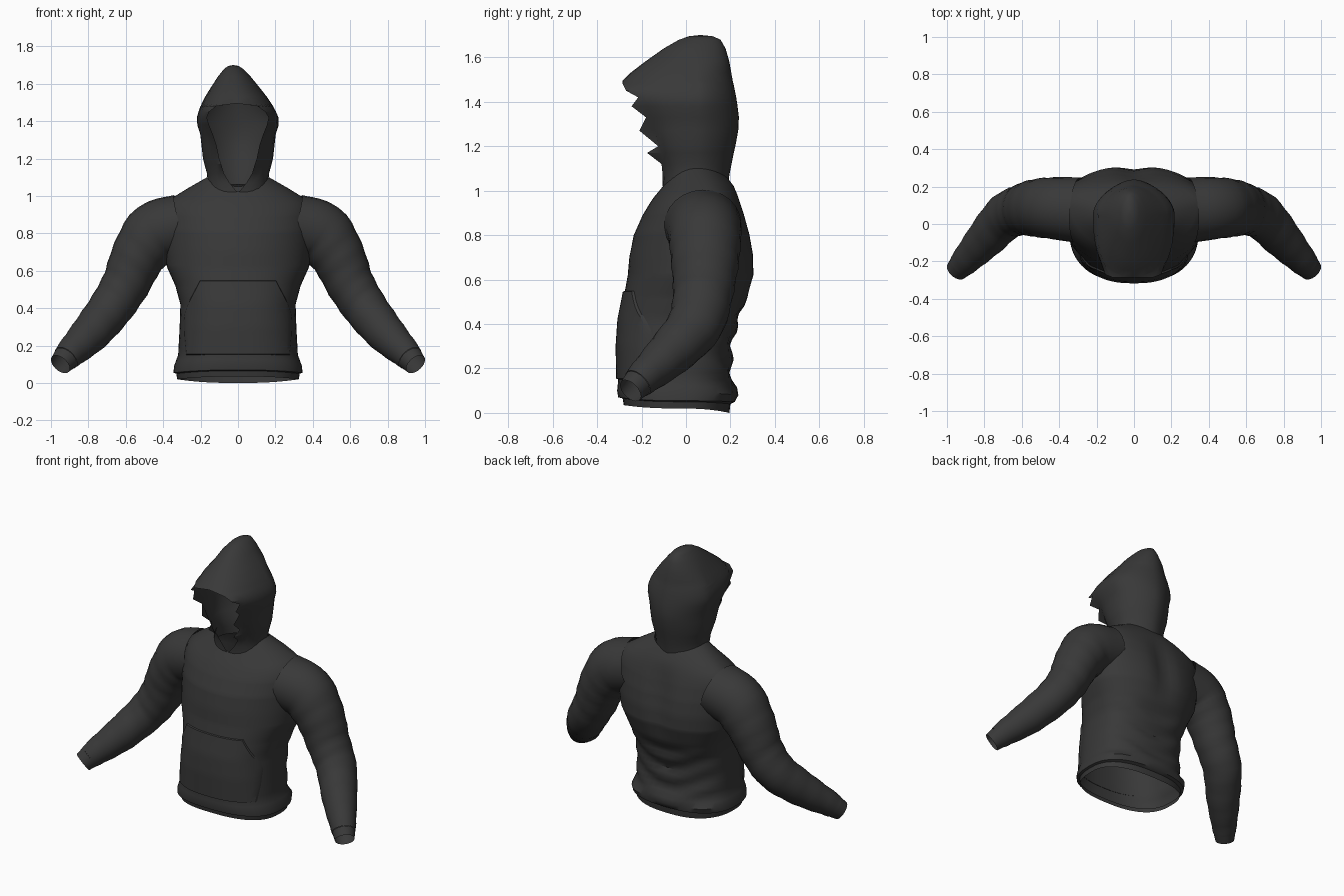
import bpy, bmesh, math
from mathutils import Vector

if "Cube" in bpy.data.objects:
    bpy.data.objects.remove(bpy.data.objects["Cube"])

fabric = bpy.data.materials.new("charcoal fabric")
fabric.diffuse_color = (0.04, 0.04, 0.04, 1)
fabric.use_nodes = True
fabric.node_tree.nodes["Principled BSDF"].inputs["Base Color"].default_value = fabric.diffuse_color


def loft(name, rings, closed=True, mirror=False, angle=40, drop=None):
    """Skin a list of equally long point rings into an open shell."""
    bm = bmesh.new()
    vs = [[bm.verts.new(p) for p in r] for r in rings]
    n = len(vs[0])
    for a, b in zip(vs, vs[1:]):
        for i in range(n if closed else n - 1):
            j = (i + 1) % n
            bm.faces.new((a[i], a[j], b[j], b[i]))
    bmesh.ops.remove_doubles(bm, verts=bm.verts, dist=0.0005)
    bmesh.ops.recalc_face_normals(bm, faces=bm.faces)
    if drop:                                   # remove faces buried in another part
        hidden = [f for f in bm.faces if all(drop(v.co) for v in f.verts)]
        bmesh.ops.delete(bm, geom=hidden, context='FACES')
    me = bpy.data.meshes.new(name)
    bm.to_mesh(me)
    bm.free()
    me.materials.append(fabric)
    ob = bpy.data.objects.new(name, me)
    bpy.context.collection.objects.link(ob)
    if mirror:
        ob.modifiers.new("mirror", "MIRROR")
    bpy.ops.object.select_all(action='DESELECT')
    ob.select_set(True)
    bpy.context.view_layer.objects.active = ob
    bpy.ops.object.shade_smooth_by_angle(angle=math.radians(angle))


def lerp_rows(rows, t):
    """Linear lookup in rows keyed by their first value."""
    for a, b in zip(rows, rows[1:]):
        if t <= b[0]:
            f = (t - a[0]) / (b[0] - a[0])
            return [x + (y - x) * f for x, y in zip(a, b)]
    return list(rows[-1])


def spow(v, e):
    return math.copysign(abs(v) ** e, v)


# sleeves: x, y, z, radius front-to-back, radius up-down
ARM = [Vector(p) for p in [
    (0.30, 0.075, 0.845, 0.175, 0.165), (0.44, 0.085, 0.80, 0.165, 0.168),
    (0.535, 0.085, 0.675, 0.152, 0.145), (0.60, 0.075, 0.53, 0.135, 0.128),
    (0.685, 0.04, 0.395, 0.125, 0.118), (0.79, -0.075, 0.265, 0.105, 0.105),
    (0.895, -0.19, 0.16, 0.078, 0.08), (0.95, -0.25, 0.10, 0.06, 0.062)]]


def catmull(P, steps):
    P = [2 * P[0] - P[1]] + P + [2 * P[-1] - P[-2]]
    out = []
    for a, b, c, d in zip(P, P[1:], P[2:], P[3:]):
        for k in range(steps):
            t = k / steps
            out.append(0.5 * (2 * b + (c - a) * t + (2 * a - 5 * b + 4 * c - d) * t * t
                              + (3 * b - a - 3 * c + d) * t ** 3))
    return out + [P[-2]]


path = catmull(ARM, 5)

# torso: side z, half width, front y, back y, side y, front z, back z, squareness
TORSO = [
    (0.02, 0.325, -0.28, 0.195, -0.03, 0.035, 0.00, 2.5),
    (0.05, 0.33, -0.285, 0.20, -0.03, 0.065, 0.04, 2.5),
    (0.055, 0.345, -0.305, 0.22, -0.03, 0.07, 0.05, 2.5),
    (0.09, 0.342, -0.31, 0.235, -0.03, 0.10, 0.08, 2.5),
    (0.15, 0.32, -0.305, 0.205, -0.03, 0.15, 0.15, 2.5),
    (0.30, 0.312, -0.308, 0.205, -0.02, 0.30, 0.30, 2.5),
    (0.42, 0.308, -0.30, 0.235, 0.0, 0.42, 0.42, 2.5),
    (0.52, 0.335, -0.28, 0.28, 0.03, 0.52, 0.52, 2.4),
    (0.62, 0.38, -0.262, 0.312, 0.06, 0.62, 0.62, 2.2),
    (0.72, 0.395, -0.255, 0.312, 0.08, 0.70, 0.71, 2.1),
    (0.82, 0.40, -0.235, 0.295, 0.09, 0.80, 0.80, 2.1),
    (0.91, 0.40, -0.195, 0.268, 0.10, 0.89, 0.89, 2.1),
    (0.97, 0.38, -0.165, 0.25, 0.10, 0.94, 0.94, 2.1),
    (1.00, 0.335, -0.145, 0.235, 0.095, 0.97, 0.98, 2.1),
    (1.04, 0.27, -0.12, 0.215, 0.08, 1.00, 1.02, 2.1),
    (1.10, 0.165, -0.10, 0.185, 0.05, 1.025, 1.06, 2.1),
]


def torso_ring(row, n=56):
    zs, hw, yf, yb, ys, zf, zb, e = row
    ring = []
    for i in range(n):
        a = 2 * math.pi * i / n
        s, c = spow(math.sin(a), 2 / e), spow(math.cos(a), 2 / e)
        d, ze = (ys - yf, zf) if c > 0 else (yb - ys, zb)
        z = zs + (ze - zs) * math.cos(a) ** 2
        x = hw * s
        y = ys - d * c
        if c < 0 and 0.07 < z < 0.45:         # soft folds on the lower back
            y += 0.010 * -c * math.sin(z * 48 + 2.5 * math.cos(x * 9))
        if c < 0 and 0.5 < z < 1.0:           # shallow groove along the spine
            y -= 0.03 * math.sin((z - 0.5) * 2 * math.pi) * math.exp(-(x / 0.07) ** 2)
        ring.append((x, y, z))
    return ring


def in_sleeve(p):
    q = Vector((abs(p.x), p.y, p.z))
    return q.x > 0.3 and any((q - c.to_3d()).length < 0.125 for c in path[2:14])


def in_torso(p):
    _, hw, yf, yb, ys, _, _, e = lerp_rows(TORSO, p.z)
    d = ys - yf if p.y < ys else yb - ys
    return p.z < 0.95 and (abs(p.x) / hw) ** e + (abs(p.y - ys) / d) ** e < 0.85


keys = sorted({r[0] for r in TORSO} | {0.09 + 0.03 * i for i in range(1, 29)})
loft("torso", [torso_ring(lerp_rows(TORSO, k)) for k in keys], drop=in_sleeve)


# kangaroo pocket: thin panel following the front of the torso
def pocket_point(x, z, off):
    _, hw, yf, _, ys, _, _, e = lerp_rows(TORSO, z)
    u = min(abs(x) / hw, 0.999)
    return (x * 1.01, ys - (ys - yf) * (1 - u ** e) ** (1 / e) - off, z)


POCKET = [(0.15, 0.275), (0.25, 0.285), (0.36, 0.288), (0.42, 0.268), (0.55, 0.20)]
cols = [-1, -0.99] + [i / 12 for i in range(-11, 12)] + [0.99, 1]
heights = [0.15, 0.154] + [0.15 + 0.025 * k for k in range(1, 16)] + [0.546, 0.55]
rows = []
for z in heights:
    w = lerp_rows(POCKET, z)[1]
    rows.append([pocket_point(w * u, z, -0.004 if abs(u) == 1 or z in (0.15, 0.55) else 0.009)
                 for u in cols])
loft("front_pocket", rows, closed=False, angle=30)


def tube(path, n=24, fold=0.0):
    rings = []
    for i, p in enumerate(path):
        t = (path[min(i + 1, len(path) - 1)].to_3d() - path[max(i - 1, 0)].to_3d()).normalized()
        side = Vector((0, 1, 0))
        side = (side - t * side.dot(t)).normalized()
        up = t.cross(side)
        ring = []
        for k in range(n):
            a = 2 * math.pi * k / n
            f = 1 + fold * math.sin(i * 1.9 + 2 * math.sin(a)) * (5 < i < len(path) - 1)
            ring.append(p.to_3d() + side * p[3] * f * math.cos(a) + up * p[4] * f * math.sin(a))
        rings.append(ring)
    return rings


loft("sleeves", tube(path[:-3], fold=0.018), mirror=True, drop=in_torso)
# ribbed cuffs, slightly narrower than the sleeve ends
cuff = [p.copy() for p in path[-4:]]
for p in cuff:
    p[3] *= 0.97
    p[4] *= 0.97
loft("cuffs", tube(cuff), mirror=True)

# hood: z, half width, front y, back y, opening half width, ragged rim shift
HOOD = [
    (1.02, 0.170, -0.105, 0.190, 0.005, 0.0),
    (1.07, 0.162, -0.105, 0.195, 0.045, 0.0),
    (1.12, 0.166, -0.11, 0.205, 0.075, 0.0),
    (1.17, 0.180, -0.125, 0.215, 0.09, -0.05),
    (1.20, 0.188, -0.135, 0.222, 0.10, 0.01),
    (1.27, 0.195, -0.16, 0.235, 0.115, -0.05),
    (1.33, 0.202, -0.18, 0.238, 0.135, 0.0),
    (1.38, 0.218, -0.205, 0.232, 0.155, -0.04),
    (1.42, 0.218, -0.225, 0.226, 0.165, 0.01),
    (1.45, 0.208, -0.25, 0.220, 0.15, -0.02),
    (1.48, 0.195, -0.275, 0.214, 0.11, -0.01),
    (1.495, 0.186, -0.285, 0.210, 0.0, 0.0),
    (1.53, 0.165, -0.25, 0.204, 0.0, 0.0),
    (1.58, 0.130, -0.185, 0.195, 0.0, 0.0),
    (1.64, 0.086, -0.10, 0.178, 0.0, 0.0),
    (1.68, 0.050, -0.03, 0.155, 0.0, 0.0),
    (1.695, 0.028, 0.015, 0.12, 0.0, 0.0),
    (1.70, 0.0, 0.06, 0.07, 0.0, 0.0),
]
rings = []
for z, hw, yf, yb, xe, jag in HOOD:
    ef, eb = (2.4, 1.75) if z < 1.55 else (2.0, 2.0)    # boxy front, pointed back
    a0 = math.asin((xe / hw) ** (ef / 2)) if hw else 0
    cy = 0.05 if z < 1.6 else (yf + yb) / 2
    df = (cy - yf) / math.cos(a0) ** (2 / ef)
    lean = -0.025 * max(0, (z - 1.4) / 0.3)             # tip leans to one side
    ring = []
    for i in range(33):
        a = a0 + (2 * math.pi - 2 * a0) * i / 32
        e = ef if math.cos(a) > 0 else eb
        s, c = spow(math.sin(a), 2 / e), spow(math.cos(a), 2 / e)
        y = cy - c * (df if c > 0 else yb - cy)
        ring.append((hw * s + lean, y + (jag if i in (0, 32) else 0), z))
    rings.append(ring)
loft("hood", rings, closed=False)
